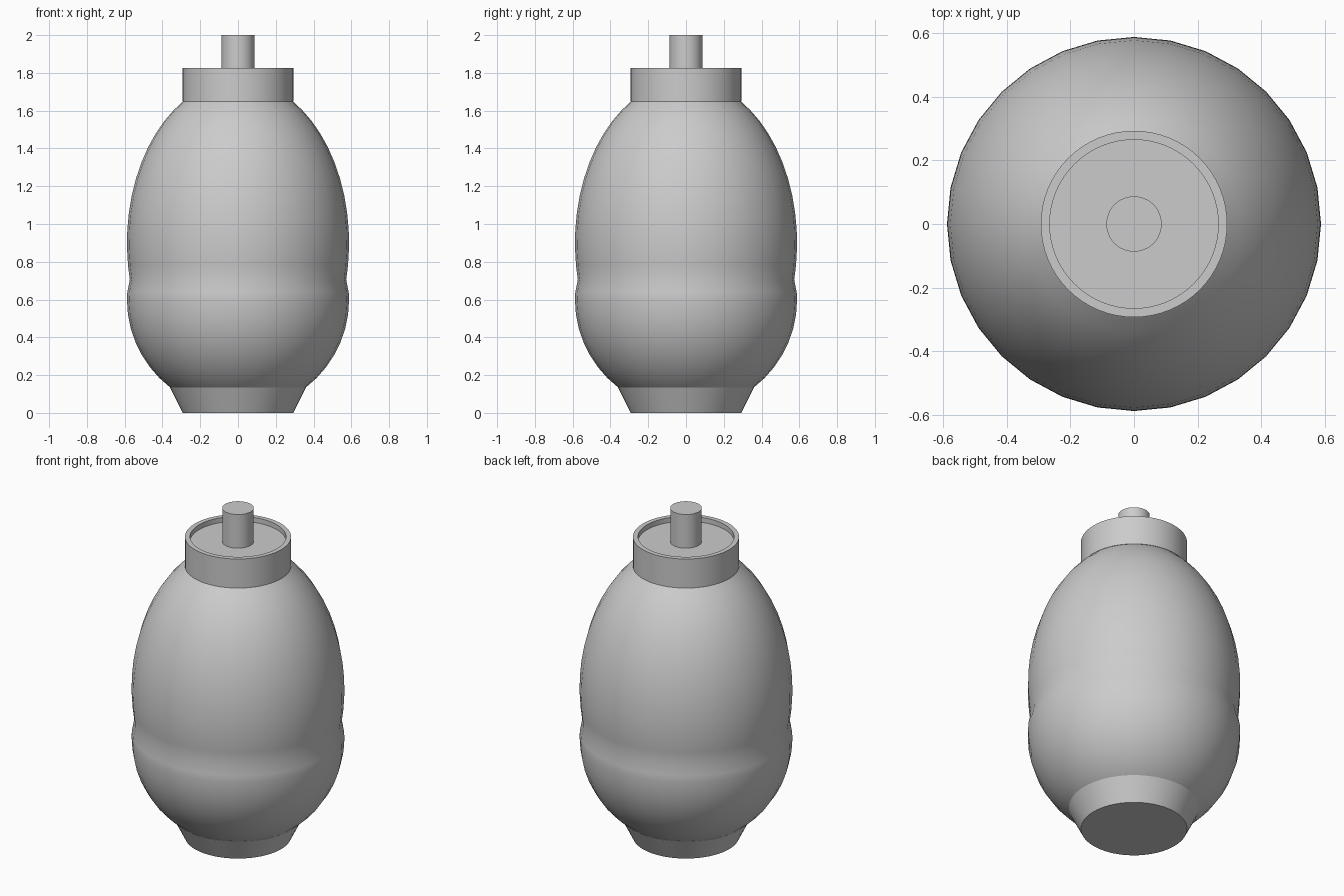
import bpy, bmesh
from math import sin, cos, pi, sqrt, radians
from mathutils import Matrix, Vector

cube = bpy.data.objects.get("Cube")
if cube:
    bpy.data.objects.remove(cube, do_unlink=True)

grey = bpy.data.materials.new("plain grey")
grey.use_nodes = True
colour = (0.6, 0.6, 0.6, 1)
grey.diffuse_color = colour
grey.node_tree.nodes["Principled BSDF"].inputs["Base Color"].default_value = colour


def lathe(name, profile, sides, sharp=30):
    """Revolve a (radius, z) profile around the z axis."""
    bm = bmesh.new()
    verts = [bm.verts.new((r, 0, z)) for r, z in profile]
    edges = [bm.edges.new(pair) for pair in zip(verts, verts[1:])]
    bmesh.ops.spin(bm, geom=verts + edges, cent=(0, 0, 0), axis=(0, 0, 1),
                   angle=2 * pi, steps=sides, use_merge=True)
    bmesh.ops.remove_doubles(bm, verts=bm.verts[:], dist=0.0001)
    bmesh.ops.recalc_face_normals(bm, faces=bm.faces[:])
    mesh = bpy.data.meshes.new(name)
    bm.to_mesh(mesh)
    bm.free()
    mesh.materials.append(grey)
    obj = bpy.data.objects.new(name, mesh)
    bpy.context.collection.objects.link(obj)
    bpy.ops.object.select_all(action="DESELECT")
    obj.select_set(True)
    bpy.context.view_layer.objects.active = obj
    bpy.ops.object.shade_smooth_by_angle(angle=radians(sharp))
    return obj


def ellipse(radius, height, centre, start, end, steps):
    """Profile points along an elliptical arc, angles from the horizontal."""
    angles = [radians(start + (end - start) * i / steps) for i in range(steps + 1)]
    return [(radius * cos(a), centre + height * sin(a)) for a in angles]


WIDE = 0.588

# Body: round bowl, shallow groove above the seam, tall egg-shaped upper part
bowl = ellipse(WIDE, WIDE, 0.6, -60, 0, 8)
groove = [(0.586, 0.64), (0.573, 0.705)]
upper = ellipse(WIDE, 0.862, 0.9, -8, 61, 11)
lathe("body", [(0, bowl[0][1])] + bowl + groove + upper + [(0, upper[-1][1])], 32)

# Foot: flared base
lathe("foot", [(0, 0), (0.293, 0), (0.36, 0.135), (0, 0.135)], 64)

# Cap: collar with a shallow recess in its top
lathe("cap", [(0, 1.648), (0.293, 1.648), (0.293, 1.825),
              (0.265, 1.825), (0.265, 1.795), (0, 1.795)], 64)

# Post: short stem in the middle of the cap
lathe("post", [(0, 1.78), (0.087, 1.78), (0.087, 2), (0, 2)], 48)
